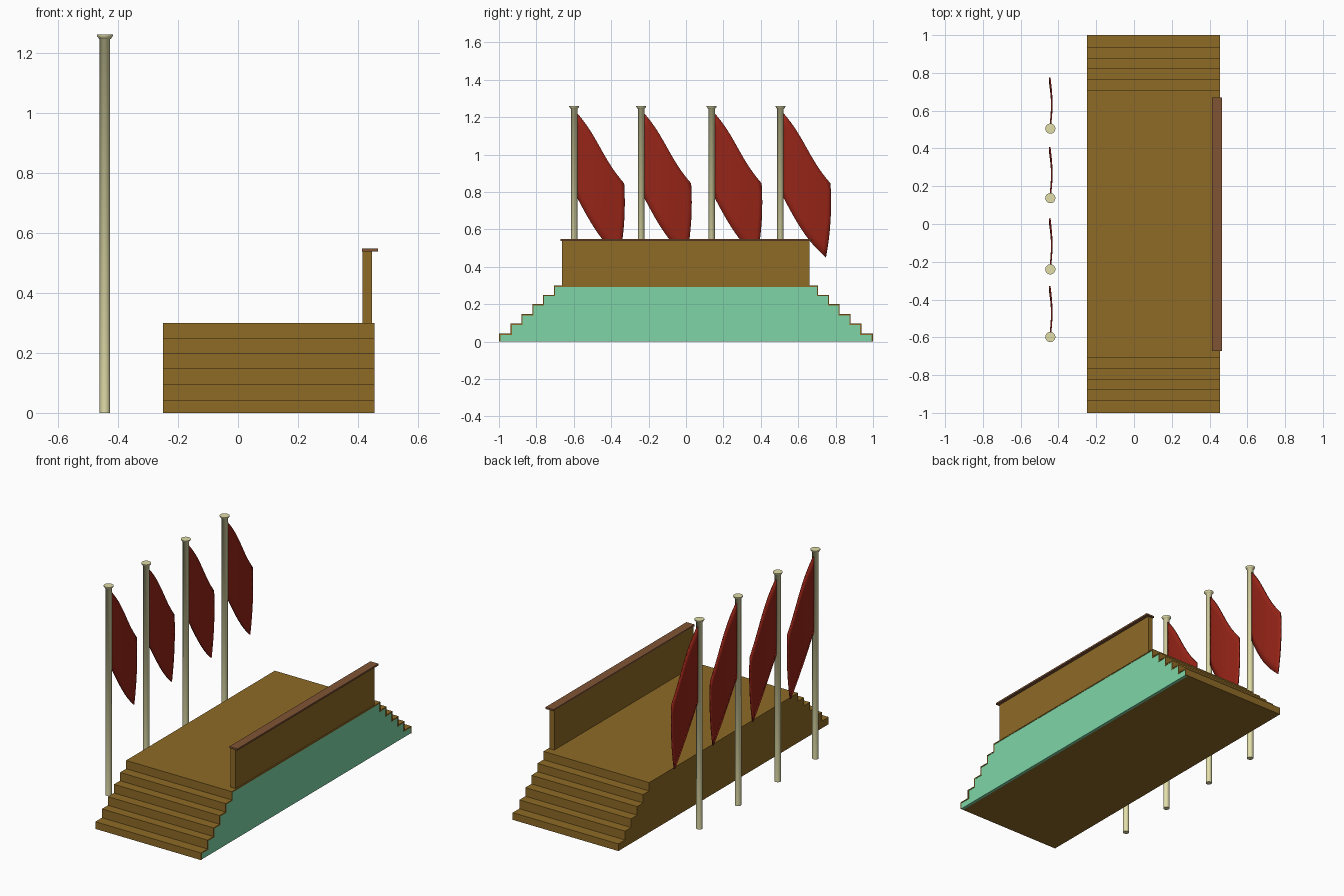
import bpy, bmesh, math

if "Cube" in bpy.data.objects:
    bpy.data.objects.remove(bpy.data.objects["Cube"])


def material(name, rgb):
    # sRGB 0-255 to linear viewport colour
    m = bpy.data.materials.new(name)
    m.diffuse_color = [(c / 255 / 12.92 if c < 11 else ((c / 255 + 0.055) / 1.055) ** 2.4)
                       for c in rgb] + [1]
    m.use_nodes = True
    m.node_tree.nodes["Principled BSDF"].inputs["Base Color"].default_value = m.diffuse_color
    return m


WOOD = material("wood", (142, 106, 38))
GREEN = material("green", (126, 214, 167))
RAIL = material("rail_wood", (128, 84, 53))
CREAM = material("cream", (226, 222, 170))
RED = material("red", (150, 36, 23))


def finish(name, bm, mat):
    bmesh.ops.recalc_face_normals(bm, faces=bm.faces)
    me = bpy.data.meshes.new(name)
    bm.to_mesh(me)
    bm.free()
    me.materials.append(mat)
    ob = bpy.data.objects.new(name, me)
    bpy.context.collection.objects.link(ob)
    return ob


def extrude_x(name, pts, x0, x1, mat):
    # closed (y, z) outline extruded along x
    bm = bmesh.new()
    face = bm.faces.new([bm.verts.new((x0, y, z)) for y, z in pts])
    r = bmesh.ops.extrude_face_region(bm, geom=[face])
    bmesh.ops.translate(bm, vec=(x1 - x0, 0, 0),
                        verts=[g for g in r["geom"] if isinstance(g, bmesh.types.BMVert)])
    return finish(name, bm, mat)


def box(name, x0, x1, y0, y1, z0, z1, mat):
    return extrude_x(name, [(y0, z0), (y1, z0), (y1, z1), (y0, z1)], x0, x1, mat)


STEP_Y = [1.0, 0.937, 0.88, 0.822, 0.765, 0.707]
STEP_Z = [0.043, 0.096, 0.148, 0.2, 0.25, 0.3]


def stair_outline(inset):
    half, low = [], 0
    for y, z in zip(STEP_Y, STEP_Z):
        half += [(-y + inset, low), (-y + inset, z - inset)]
        low = z - inset
    return half + [(-y, z) for y, z in reversed(half)]


# Platform with steps at both ends, tread lip and coloured side panel
outer, inner = stair_outline(0), stair_outline(0.007)
extrude_x("stepped_platform", outer, -0.25, 0.435, WOOD)
extrude_x("tread_lip", outer + inner[::-1], 0.435, 0.454, WOOD)
extrude_x("side_panel", inner, 0.435, 0.452, GREEN)

# Parapet wall and handrail
box("parapet", 0.415, 0.447, -0.662, 0.66, 0.3, 0.538, WOOD)
box("handrail", 0.413, 0.467, -0.672, 0.67, 0.538, 0.548, RAIL)

POLE_X = -0.443


def pole(name, y):
    # lathed profile: shaft and flared cap
    prof = [(0.0175, 0), (0.0175, 1.245), (0.02, 1.246), (0.027, 1.256), (0.027, 1.26)]
    n = 20
    bm = bmesh.new()
    rings = [[bm.verts.new((POLE_X + r * math.cos(2 * math.pi * i / n),
                            y + r * math.sin(2 * math.pi * i / n), z)) for i in range(n)]
             for r, z in prof]
    for a, b in zip(rings, rings[1:]):
        for i in range(n):
            j = (i + 1) % n
            bm.faces.new((a[i], a[j], b[j], b[i])).smooth = True
    bm.faces.new(rings[0])
    bm.faces.new(rings[-1])
    for e in bm.edges:
        if len(e.link_faces) == 2 and e.calc_face_angle(0) > math.radians(30):
            e.smooth = False
    finish(name, bm, CREAM)


def flag(name, y):
    # drooping cloth grid, u away from the pole and v downwards
    nu, nv = 12, 8
    bm = bmesh.new()
    grid = []
    for i in range(nu + 1):
        u = i / nu
        top = 1.224 - 0.378 * u + 0.012 * math.sin(2 * math.pi * u)
        bottom = 0.774 - 0.324 * u - 0.035 * math.sin(math.pi * u)
        row = []
        for j in range(nv + 1):
            v = j / nv
            reach = 0.248 - 0.024 * v * v + 0.026 * v * (1 - v)
            x = POLE_X + 0.009 * math.sin(math.pi * u) - 0.003 * u
            row.append(bm.verts.new((x, y + 0.014 + reach * u + 0.005 * u,
                                     top + (bottom - top) * v)))
        grid.append(row)
    for i in range(nu):
        for j in range(nv):
            bm.faces.new((grid[i][j], grid[i + 1][j],
                          grid[i + 1][j + 1], grid[i][j + 1])).smooth = True
    ob = finish(name, bm, RED)
    mod = ob.modifiers.new("thickness", "SOLIDIFY")
    mod.thickness = 0.008
    mod.offset = 0


# Row of flagpoles with flags
for k, y in enumerate((-0.598, -0.24, 0.137, 0.505), 1):
    pole(f"flagpole_{k}", y)
    flag(f"flag_{k}", y)
